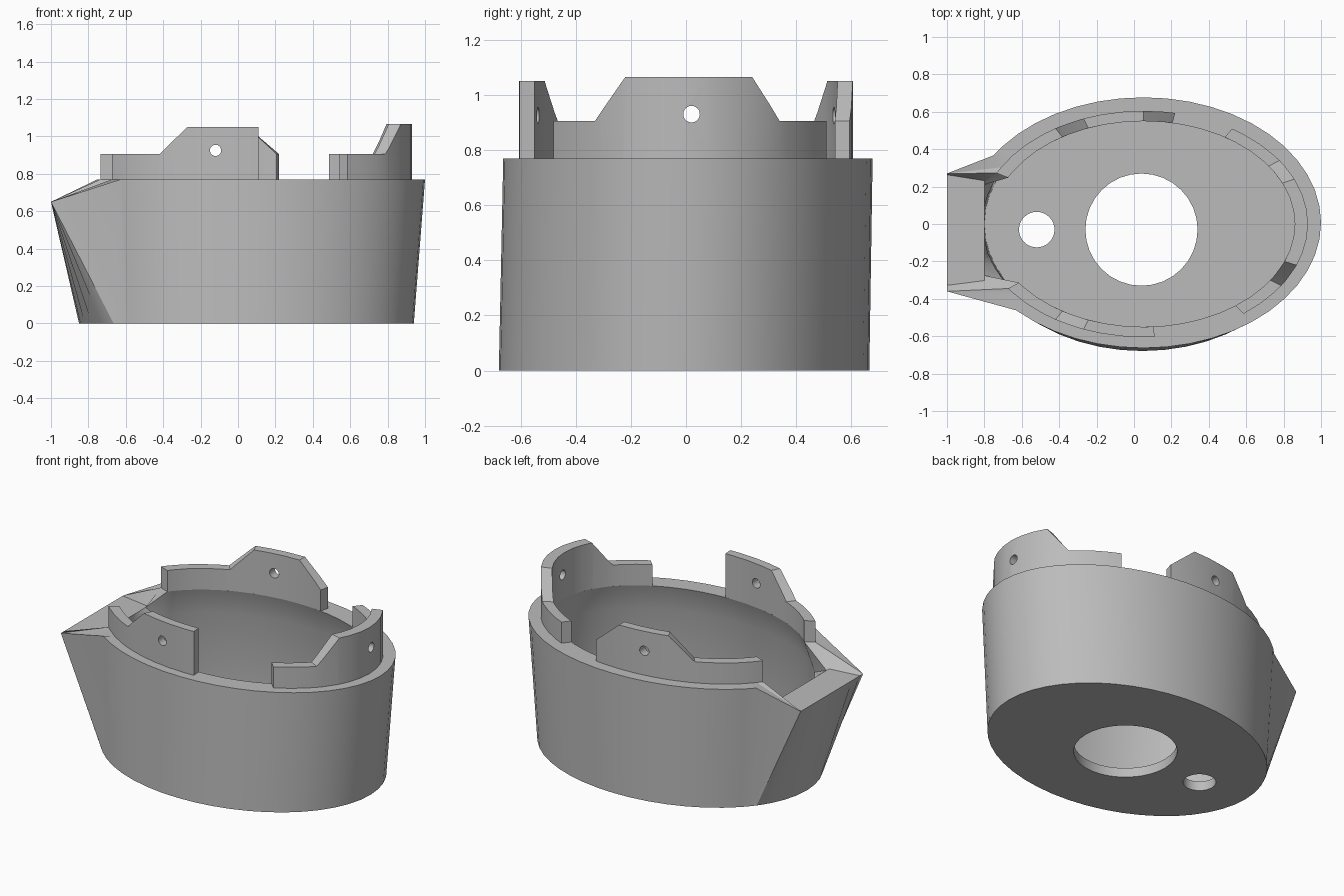
import bpy, bmesh
from math import sin, cos, asin, acos, pi, tau, radians

cube = bpy.data.objects.get("Cube")
if cube:
    bpy.data.objects.remove(cube, do_unlink=True)

grey = bpy.data.materials.new("plain_grey")
grey.use_nodes = True
grey.diffuse_color = (0.5, 0.5, 0.5, 1)
grey.node_tree.nodes["Principled BSDF"].inputs["Base Color"].default_value = grey.diffuse_color

CX, RIM, LIP, LOW = 0.05, 0.77, 0.65, 0.905
OUT, IN = (0.88, 0.605), (0.81, 0.55)      # collar radii


def finish(bm, name):
    bmesh.ops.remove_doubles(bm, verts=bm.verts, dist=0.0005)
    bmesh.ops.recalc_face_normals(bm, faces=bm.faces)
    mesh = bpy.data.meshes.new(name)
    bm.to_mesh(mesh)
    bm.free()
    obj = bpy.data.objects.new(name, mesh)
    bpy.context.collection.objects.link(obj)
    mesh.materials.append(grey)
    return obj


def drill(obj, name, loc, radius, rot=(0, 0, 0), depth=0.4):
    bpy.ops.mesh.primitive_cylinder_add(vertices=32, radius=radius, depth=depth,
                                        location=loc, rotation=rot)
    cutter = bpy.context.object
    cutter.name = name + "_cutter"
    cutter.hide_render = True
    cutter.hide_set(True)
    mod = obj.modifiers.new(name, "BOOLEAN")
    mod.operation, mod.solver, mod.object = "DIFFERENCE", "EXACT", cutter
    bpy.context.view_layer.objects.active = obj
    obj.select_set(True)
    bpy.ops.object.modifier_apply(modifier=name)
    bpy.data.objects.remove(cutter, do_unlink=True)


def smooth(obj):
    bpy.ops.object.select_all(action="DESELECT")
    obj.select_set(True)
    bpy.context.view_layer.objects.active = obj
    bpy.ops.object.shade_smooth_by_angle(angle=radians(28))


# Angles where the rim breaks away into the spout
outer_gap = (pi - asin(0.537), pi + asin(0.70))
inner_gap = (pi - asin(0.45), pi + asin(0.57))
angles = sorted([tau * i / 48 for i in range(48)] + [*outer_gap, *inner_gap])


def ring(a, b, z, cx=CX, cy=0, gap=None, edge_x=0, y_range=(0, 0)):
    points = []
    for t in angles:
        x, y, h = cx + a * cos(t), cy + b * sin(t), z
        if gap and gap[0] + 1e-6 < t < gap[1] - 1e-6:
            x, h = edge_x, LIP
            y = min(max(y, y_range[0]), y_range[1])
        points.append((x, y, h))
    return points


# Cup: outer wall, rim with spout, and undercut cavity
rings = [
    ring(0.895, 0.672, 0, 0.045, -0.007),
    ring(0.95, 0.67, RIM, CX, 0.007, outer_gap, -1, (-0.36, 0.27)),
    ring(*OUT, RIM, CX, 0, inner_gap, -0.8, (-0.32, 0.25)),
    ring(*IN, RIM, CX, 0, inner_gap, -0.8, (-0.32, 0.25)),
    ring(0.86, 0.61, 0.6),
    ring(0.85, 0.61, 0.06),
]
bm = bmesh.new()
loops = [[bm.verts.new(p) for p in r] for r in rings]
n = len(angles)
for lower, upper in zip(loops, loops[1:]):
    for i in range(n):
        j = (i + 1) % n
        bm.faces.new((lower[i], lower[j], upper[j], upper[i]))
bm.faces.new(loops[0])
bm.faces.new(loops[-1])
cup = finish(bm, "cup_body")
drill(cup, "large_floor_hole", (0.04, -0.03, 0), 0.30)
drill(cup, "small_floor_hole", (-0.52, -0.03, 0), 0.095)
smooth(cup)


# Collar walls: curved strips whose height follows (angle, height) keys
def collar(name, keys):
    keys = sorted(keys)
    first, last = keys[0][0], keys[-1][0]
    step = tau / 48
    ts = [k[0] for k in keys]
    ts += [i * step for i in range(-24, 49) if first < i * step < last
           and min(abs(i * step - k) for k in ts) > 0.02]
    bm = bmesh.new()
    sections = []
    for t in sorted(ts):
        for (t0, h0), (t1, h1) in zip(keys, keys[1:]):
            if t0 <= t <= t1:
                h = h0 + (h1 - h0) * (t - t0) / (t1 - t0)
                break
        sections.append([bm.verts.new((CX + r[0] * cos(t), r[1] * sin(t), z))
                         for r, z in ((OUT, RIM), (OUT, h), (IN, h), (IN, RIM))])
    for s, e in zip(sections, sections[1:]):
        for i in range(4):
            j = (i + 1) % 4
            bm.faces.new((s[i], s[j], e[j], e[i]))
    bm.faces.new(sections[0])
    bm.faces.new(sections[-1])
    return finish(bm, name)


def at_x(x):
    return acos((x - CX) / OUT[0])


def at_y(y):
    return asin(y / OUT[1])


TALL, END = 1.05, 1.065
back = collar("back_collar", [(at_x(0.22), LOW), (at_x(0.05), TALL), (at_x(-0.27), TALL),
                              (at_x(-0.42), LOW), (inner_gap[0], LOW)])
front = collar("front_collar", [(inner_gap[1], LOW), (tau - at_x(-0.42), LOW),
                                (tau - at_x(-0.27), TALL), (tau - at_x(0.11), TALL)])
side = collar("left_collar", [(at_y(-0.48), LOW), (at_y(-0.33), LOW), (at_y(-0.22), END),
                              (at_y(0.24), END), (at_y(0.34), LOW), (at_y(0.51), LOW)])

# Pin holes through the tall tabs
drill(back, "back_pin_hole", (-0.12, 0.58, 0.925), 0.03, (pi / 2, 0, 0))
drill(front, "front_pin_hole", (-0.12, -0.58, 0.925), 0.03, (pi / 2, 0, 0))
drill(side, "left_pin_hole", (0.9, 0.02, 0.93), 0.03, (0, pi / 2, 0))
for part in (back, front, side):
    smooth(part)
